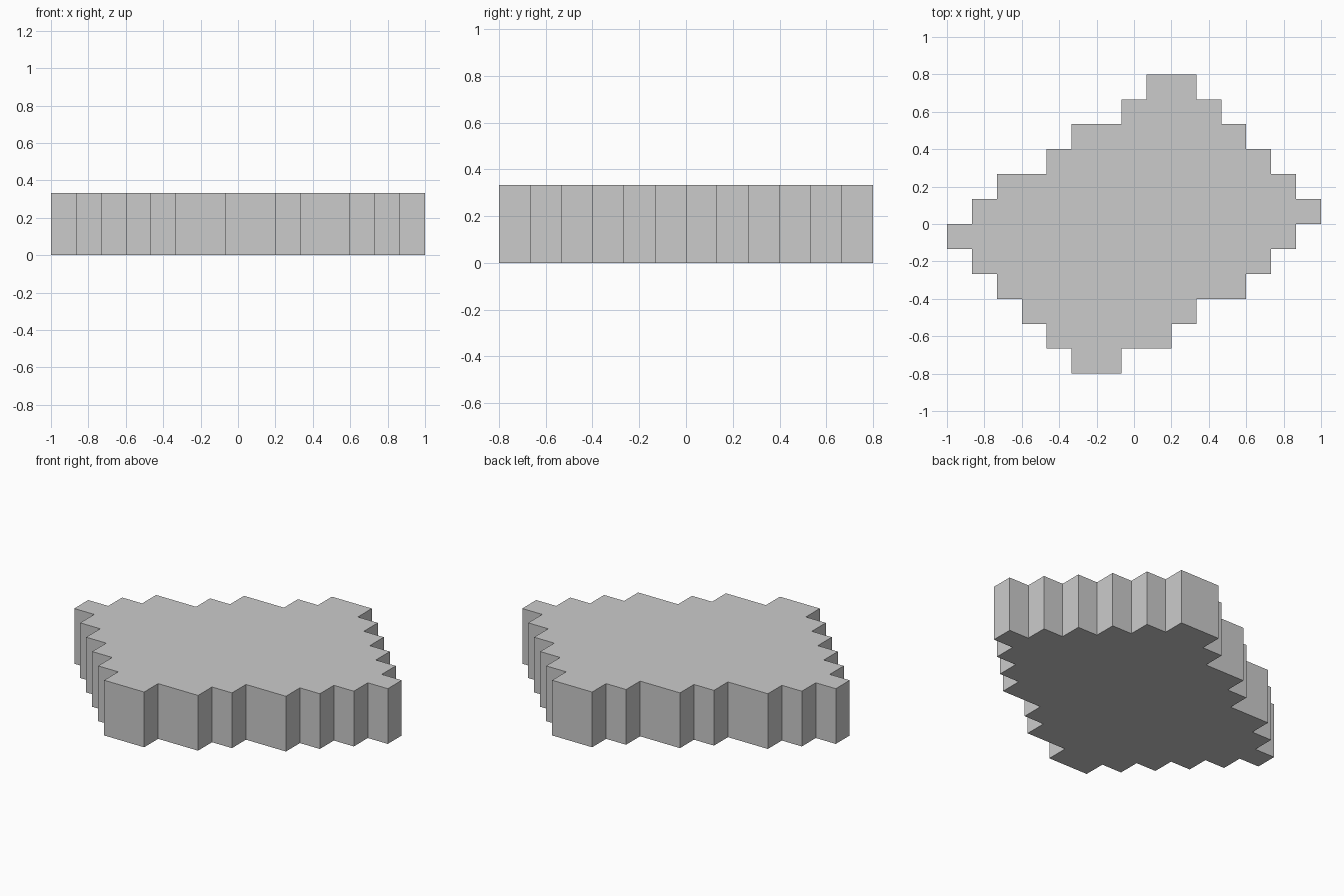
import bpy
import bmesh

# Remove the default object
cube = bpy.data.objects.get("Cube")
if cube:
    bpy.data.objects.remove(cube, do_unlink=True)

CELL = 2 / 15
HEIGHT = 1 / 3

# Left and right ends of each row of cells, from front to back
ROWS = [(-2.5, -0.5), (-3.5, 1.5), (-4.5, 2.5), (-5.5, 4.5),
        (-6.5, 5.5), (-7.5, 6.5), (-6.5, 7.5), (-5.5, 6.5),
        (-3.5, 5.5), (-2.5, 4.5), (-0.5, 3.5), (0.5, 2.5)]

# Stepped outline: up the right ends, then back down the left ends
right_side, left_side = [], []
for i, (left, right) in enumerate(ROWS):
    y = i - len(ROWS) / 2
    right_side += [(right, y), (right, y + 1)]
    left_side += [(left, y), (left, y + 1)]
outline = right_side + left_side[::-1]

# Slab extruded from the outline
bm = bmesh.new()
base = bm.faces.new([bm.verts.new((x * CELL, y * CELL, 0)) for x, y in outline])
top = bmesh.ops.extrude_face_region(bm, geom=[base], use_keep_orig=True)
bmesh.ops.translate(bm, vec=(0, 0, HEIGHT),
                    verts=[v for v in top["geom"] if isinstance(v, bmesh.types.BMVert)])
bmesh.ops.recalc_face_normals(bm, faces=bm.faces)
mesh = bpy.data.meshes.new("stepped_slab")
bm.to_mesh(mesh)
bm.free()
slab = bpy.data.objects.new("stepped_slab", mesh)
bpy.context.collection.objects.link(slab)

# Plain grey material
grey = bpy.data.materials.new("plain_grey")
grey.use_nodes = True
color = (0.6, 0.6, 0.6, 1)
grey.diffuse_color = color
grey.node_tree.nodes["Principled BSDF"].inputs["Base Color"].default_value = color
mesh.materials.append(grey)
